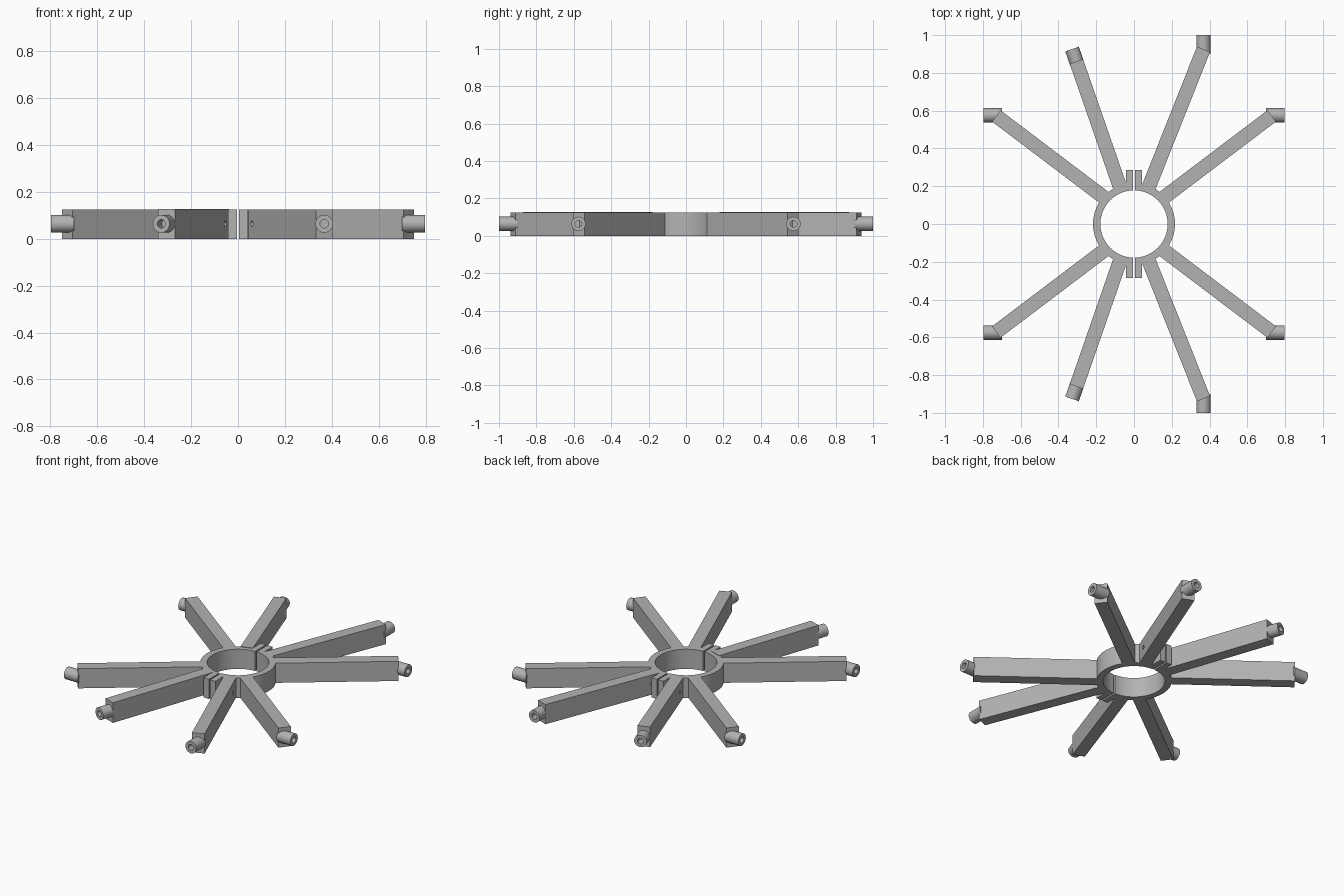
import bpy, bmesh, math
from mathutils import Vector, Matrix

cube = bpy.data.objects.get("Cube")
if cube:
    bpy.data.objects.remove(cube, do_unlink=True)

grey = bpy.data.materials.new("plain grey")
grey.use_nodes = True
grey.diffuse_color = (0.45, 0.45, 0.45, 1)
grey.node_tree.nodes["Principled BSDF"].inputs["Base Color"].default_value = grey.diffuse_color

HEIGHT = 0.125
MID = 0.064


def finish(name, bm, smooth=False):
    bmesh.ops.recalc_face_normals(bm, faces=bm.faces)
    mesh = bpy.data.meshes.new(name)
    bm.to_mesh(mesh)
    bm.free()
    mesh.materials.append(grey)
    ob = bpy.data.objects.new(name, mesh)
    bpy.context.collection.objects.link(ob)
    bpy.ops.object.select_all(action='DESELECT')
    ob.select_set(True)
    bpy.context.view_layer.objects.active = ob
    if smooth:
        bpy.ops.object.shade_smooth_by_angle(angle=math.radians(30))
    return ob


def prism(name, outline, height=HEIGHT, smooth=False):
    bm = bmesh.new()
    face = bm.faces.new([bm.verts.new((x, y, 0)) for x, y in outline])
    top = bmesh.ops.extrude_face_region(bm, geom=[face])["geom"]
    bmesh.ops.translate(bm, vec=(0, 0, height),
                        verts=[v for v in top if isinstance(v, bmesh.types.BMVert)])
    return finish(name, bm, smooth)


def arc(radius, x_edge, steps=48):
    # arc on the +x side, ending where it meets x = x_edge
    limit = math.acos(x_edge / radius)
    return [(radius * math.cos(a), radius * math.sin(a))
            for a in (limit * (2 * i / steps - 1) for i in range(steps + 1))]


def arm(name, start, end, width=0.075, height=HEIGHT):
    a, b = Vector(start), Vector(end)
    d = (b - a).normalized()
    n = Vector((-d.y, d.x)) * width / 2
    return prism(name, [a - n, b - n, b + n, a + n], height)


def socket(name, start, direction, length, radius=0.038, bore=0.018):
    # blind tube turned around its own axis
    profile = [(0, 0), (radius, 0), (radius, length), (bore, length),
               (bore, 0.03), (0, 0.03)]
    bm = bmesh.new()
    verts = [bm.verts.new((r, 0, z)) for r, z in profile]
    edges = [bm.edges.new(p) for p in zip(verts, verts[1:])]
    bmesh.ops.spin(bm, geom=verts + edges, cent=(0, 0, 0), axis=(0, 0, 1),
                   angle=math.tau, steps=32, use_duplicate=False)
    bmesh.ops.remove_doubles(bm, verts=bm.verts, dist=0.0001)
    turn = Vector((*direction, 0)).to_track_quat('Z', 'Y').to_matrix().to_4x4()
    bm.transform(Matrix.Translation((*start, MID)) @ turn)
    return finish(name, bm, True)


# Split clamp ring, each half with its two flanges
GAP, FLANGE, TIP = 0.005, 0.042, 0.287
half = ([(GAP, -TIP), (FLANGE, -TIP)] + arc(0.217, FLANGE)
        + [(FLANGE, TIP), (GAP, TIP)] + arc(0.178, GAP)[::-1])
drilled = [prism("left_clamp_half", half, smooth=True),
           prism("right_clamp_half", [(-x, y) for x, y in half], smooth=True)]

for side, s in (("back", 1), ("front", -1)):
    # Wide-angled arms with sideways sockets
    for hand, h in (("left", 1), ("right", -1)):
        arm(f"{side}_{hand}_wide_arm", (h * 0.158, s * 0.14), (h * 0.729, s * 0.572))
        socket(f"{side}_{hand}_wide_socket", (h * 0.70, s * 0.575), (h, 0), 0.097)
    # Steep arms: left sockets point straight out, right ones follow the arm
    drilled.append(arm(f"{side}_left_steep_arm", (0.076, s * 0.19), (0.368, s * 0.925)))
    socket(f"{side}_left_steep_socket", (0.368, s * 0.90), (0, s), 0.1)
    drilled.append(arm(f"{side}_right_steep_arm", (-0.073, s * 0.192),
                       (-0.305, s * 0.86), height=0.128))
    slope = Vector((-0.232, s * 0.668)).normalized()
    socket(f"{side}_right_steep_socket", Vector((-0.305, s * 0.86)) - slope * 0.02, slope, 0.09)

# Bolt holes through the flanges and steep arms
bm = bmesh.new()
for s in (1, -1):
    bmesh.ops.create_cone(bm, cap_ends=True, segments=24, radius1=0.012, radius2=0.012,
                          depth=0.6, matrix=Matrix.Translation((0, s * 0.25, MID))
                          @ Matrix.Rotation(math.pi / 2, 4, 'Y'))
cutter = finish("bolt_hole_cutter", bm)
cutter.hide_render = True
for ob in drilled:
    bpy.context.view_layer.objects.active = ob
    mod = ob.modifiers.new("bolt_holes", 'BOOLEAN')
    mod.operation, mod.solver, mod.object = 'DIFFERENCE', 'EXACT', cutter
    bpy.ops.object.modifier_apply(modifier=mod.name)
bpy.data.objects.remove(cutter, do_unlink=True)
